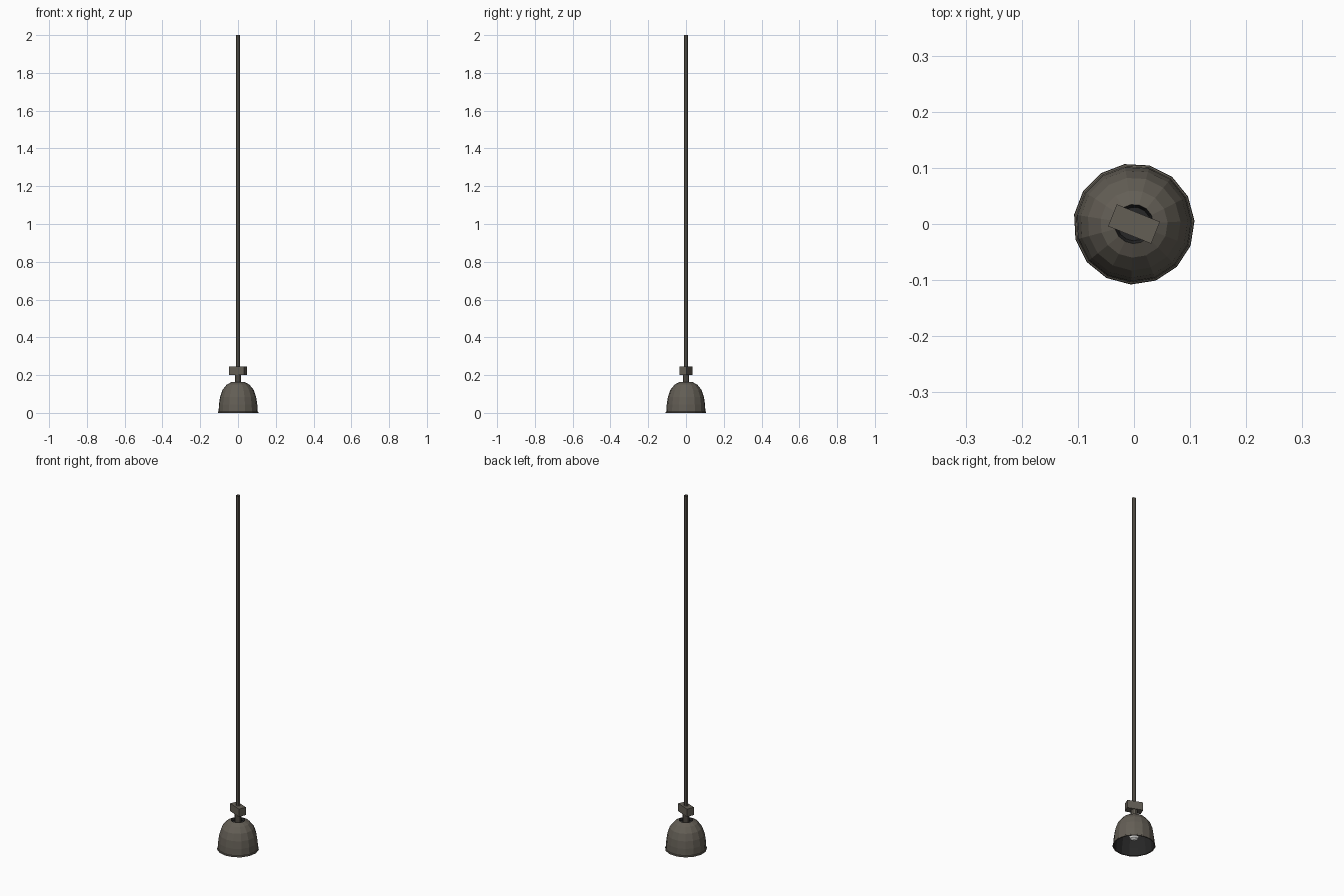
import bpy, bmesh, math
from mathutils import Matrix

if "Cube" in bpy.data.objects:
    bpy.data.objects.remove(bpy.data.objects["Cube"])


def material(name, rgb):
    m = bpy.data.materials.new(name)
    m.diffuse_color = (*rgb, 1)
    m.use_nodes = True
    m.node_tree.nodes["Principled BSDF"].inputs["Base Color"].default_value = m.diffuse_color
    return m


METAL = material("dark bronze", (0.125, 0.112, 0.091))
DARK = material("shade lining black", (0.02, 0.02, 0.02))
GLASS = material("bulb white", (0.8, 0.8, 0.78))


def finish(name, bm, mat):
    me = bpy.data.meshes.new(name)
    bm.to_mesh(me)
    bm.free()
    me.materials.append(mat)
    ob = bpy.data.objects.new(name, me)
    bpy.context.collection.objects.link(ob)
    return ob


def lathe(name, profile, sides, mat, turn=0.0, join=False, caps=True):
    """Revolve (radius, z) points; join links the last ring to the first."""
    bm = bmesh.new()
    rings = []
    for r, z in profile:
        rings.append([bm.verts.new((r * math.cos(turn + math.tau * i / sides),
                                    r * math.sin(turn + math.tau * i / sides), z))
                      for i in range(sides)])
    pairs = list(zip(rings, rings[1:]))
    if join:
        pairs.append((rings[-1], rings[0]))
    elif caps:
        bm.faces.new(rings[0])
        bm.faces.new(rings[-1])
    for a, b in pairs:
        for i in range(sides):
            j = (i + 1) % sides
            bm.faces.new((a[i], a[j], b[j], b[i]))
    bmesh.ops.recalc_face_normals(bm, faces=bm.faces)
    return finish(name, bm, mat)


# Bell shade: outer wall, recessed crown, then inner wall back to the lip
outer = [(0.108, 0.0), (0.107, 0.006), (0.104, 0.008), (0.102, 0.045),
         (0.096, 0.085), (0.083, 0.122), (0.06, 0.15), (0.035, 0.163)]
inner = [(0.03, 0.15), (0.012, 0.15), (0.012, 0.143), (0.055, 0.143),
         (0.078, 0.118), (0.091, 0.083), (0.098, 0.043), (0.102, 0.0)]
shade = lathe("bell_shade", outer + inner, 15, METAL, math.radians(3), join=True)
shade.data.materials.append(DARK)
# Lining and crown recess are the faces looking inward or along the inner floor
for p in shade.data.polygons:
    facing = p.normal.x * p.center.x + p.normal.y * p.center.y
    in_recess = p.center.z > 0.14 and p.center.xy.length < 0.034
    if facing < -1e-5 or in_recess or (p.normal.z < -0.9 and p.center.z > 0.1):
        p.material_index = 1

# Stem, hanging rod (open tube) and lamp socket
lathe("stem", [(0.017, 0.145), (0.017, 0.205)], 10, METAL)
lathe("hanging_rod", [(0.011, 0.24), (0.011, 2.0)], 8, METAL, caps=False)
lathe("socket", [(0.02, 0.08), (0.02, 0.146)], 10, DARK)

# Bulb
lathe("bulb", [(0.008, 0.03), (0.02, 0.038), (0.025, 0.052), (0.021, 0.068),
               (0.013, 0.082)], 10, GLASS)

# Swivel block above the shade
bm = bmesh.new()
bmesh.ops.create_cube(bm, size=1, matrix=Matrix.Translation((0, 0, 0.223))
                      @ Matrix.Rotation(math.radians(-22), 4, 'Z')
                      @ Matrix.Diagonal((0.083, 0.042, 0.044, 1)))
finish("swivel_block", bm, METAL)
